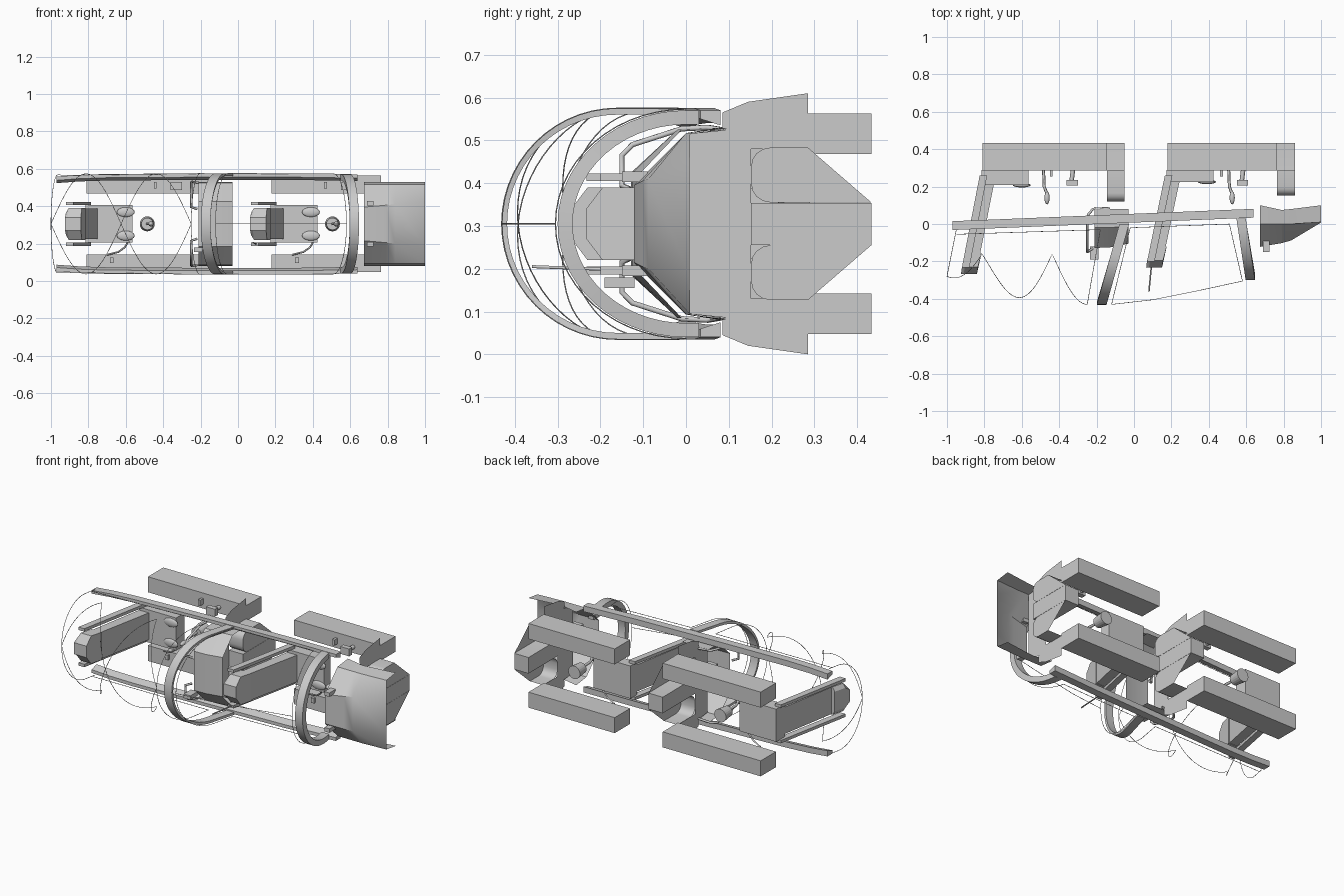
import bpy, bmesh, math

if "Cube" in bpy.data.objects:
    bpy.data.objects.remove(bpy.data.objects["Cube"])

C = 0.305  # centre plane (model lies on its side, z is the lateral axis)


def make(name, verts, faces, smooth=False, thick=0):
    me = bpy.data.meshes.new(name)
    me.from_pydata(verts, [], faces)
    bm = bmesh.new()
    bm.from_mesh(me)
    bmesh.ops.recalc_face_normals(bm, faces=bm.faces)
    bm.to_mesh(me)
    bm.free()
    ob = bpy.data.objects.new(name, me)
    bpy.context.collection.objects.link(ob)
    if thick:
        m = ob.modifiers.new("thickness", 'SOLIDIFY')
        m.thickness = thick
    if smooth:
        bpy.ops.object.select_all(action='DESELECT')
        ob.select_set(True)
        bpy.context.view_layer.objects.active = ob
        bpy.ops.object.shade_smooth_by_angle(angle=math.radians(35))
    return ob


def loft(name, rings, closed=True, caps=True, **kw):
    n = len(rings[0])
    verts = [p for r in rings for p in r]
    faces = [(i * n + j, i * n + (j + 1) % n, (i + 1) * n + (j + 1) % n, (i + 1) * n + j)
             for i in range(len(rings) - 1) for j in range(n if closed else n - 1)]
    if caps:
        faces += [tuple(range(n)), tuple(range(len(verts) - n, len(verts)))]
    return make(name, verts, faces, **kw)


def prism_z(name, prof, w0, w1):
    """Extrude an (x, y) profile across the lateral axis."""
    return loft(name, [[(x, y, C + w) for x, y in prof] for w in (w0, w1)])


def plate(name, prof, x):
    """Thin (y, w) sheet facing along the length."""
    return make(name, [(x, y, C + w) for y, w in prof], [tuple(range(len(prof)))])


def box(name, x0, x1, y0, y1, w0, w1):
    return prism_z(name, [(x0, y0), (x1, y0), (x1, y1), (x0, y1)], w0, w1)


def tube(name, pts, r):
    cu = bpy.data.curves.new(name, 'CURVE')
    cu.dimensions = '3D'
    cu.bevel_depth = r
    cu.bevel_resolution = 1
    cu.use_fill_caps = True
    sp = cu.splines.new('POLY')
    sp.points.add(len(pts) - 1)
    for p, q in zip(sp.points, pts):
        p.co = (q[0], q[1], C + q[2], 1)
    ob = bpy.data.objects.new(name, cu)
    bpy.context.collection.objects.link(ob)


def ball(name, x, y, w, sx, sy, sz):
    bpy.ops.mesh.primitive_uv_sphere_add(segments=16, ring_count=8, radius=1, location=(x, y, C + w))
    ob = bpy.context.object
    ob.name = name
    ob.scale = (sx, sy, sz)
    bpy.ops.object.shade_smooth()


def arch(yc, ry, rw, y_end, n=28):
    """Half ellipse (y, w) with straight legs down to y_end."""
    pts = [(yc - ry * math.sin(math.pi * i / n), rw * math.cos(math.pi * i / n)) for i in range(n + 1)]
    return [(y_end, rw)] + pts + [(y_end, -rw)]


def bow(name, outer, inner, xf, width):
    loft(name, [[(xf(a[0]), a[0], C + a[1]), (xf(a[0]) + width, a[0], C + a[1]),
                 (xf(a[0]) + width, b[0], C + b[1]), (xf(a[0]), b[0], C + b[1])]
                for a, b in zip(outer, inner)], smooth=True)


# canopy rails, curving inward at the tail
for s, side in ((1, "left"), (-1, "right")):
    rings = []
    for x, w in ((-0.97, 0.253), (-0.85, 0.262), (-0.7, 0.267), (-0.2, 0.27), (0.3, 0.27), (0.64, 0.265)):
        y = 0.015 + (x + 0.97) * 0.041
        rings.append([(x, y, C + s * w), (x, y - 0.047, C + s * w),
                      (x, y - 0.047, C + s * (w - 0.02)), (x, y, C + s * (w - 0.035))])
    loft(side + "_canopy_rail", rings)

# canopy bows
bow("windshield_bow", arch(0, 0.3, 0.265, 0.03), arch(0, 0.265, 0.232, 0.03), lambda y: 0.552 - y * 0.15, 0.05)
bow("middle_bow", arch(-0.16, 0.272, 0.27, 0.0), arch(-0.16, 0.258, 0.255, 0.0), lambda y: -0.078 + y * 0.28, 0.052)

# canopy glass edges and the zigzag cord
R = 0.0015
def edge(name, yc, ry, rw, y0, x0, x1, yp):
    tube(name, [(x0 + (x1 - x0) * (y - y0) / (yp - y0), y, w) for y, w in arch(yc, ry, rw, y0)], R)
edge("rear_glass_tail_edge", -0.1, 0.18, 0.262, -0.03, -0.95, -1.0, -0.28)
edge("rear_glass_front_edge", -0.16, 0.27, 0.27, -0.03, -0.18, -0.25, -0.43)
edge("front_glass_tail_edge", -0.16, 0.27, 0.27, -0.02, -0.02, -0.12, -0.43)
edge("front_glass_nose_edge", 0, 0.305, 0.268, 0.0, 0.51, 0.58, -0.305)
tube("front_glass_cord", [(-0.12, -0.43, 0), (0.1, -0.405, 0), (0.35, -0.355, 0), (0.58, -0.305, 0)], R)
for s in (1, -1):
    cord = []
    for i in range(61):
        u = i / 60
        k = math.sin(2 * math.pi * u)
        cord.append((-0.25 - 0.75 * u, -0.16 - (0.27 - 0.15 * u * u) * math.sqrt(max(0, 1 - k * k)), s * 0.268 * k))
    tube("rear_glass_cord", cord, R)
    tube("rear_glass_side_edge", [(-0.95, -0.055, s * 0.26), (-0.18, -0.03, s * 0.27)], R)
    tube("front_glass_side_edge", [(-0.02, -0.02, s * 0.27), (0.51, 0.0, s * 0.268)], R)


def cockpit(tag, px, cx0, sx, dy, ptop):
    """px: panel x, cx0: console tail x, sx: seat x shift, dy: seat raise, ptop: tunnel top."""
    # side consoles with flared panel wings
    for s in (1, -1):
        box(tag + "_console", cx0, px, 0.285, 0.433, s * 0.163, s * 0.258)
        wing = [(0.085, 0.225), (0.085, 0.26), (0.145, 0.285), (0.285, 0.305), (0.285, 0.175), (ptop, 0.175)]
        plate(tag + "_panel_wing", [(y, s * w) for y, w in wing], px)
        # rounded leg tunnel, closed at the front
        a, b, r = 0.05, 0.178, 0.045
        arc = [(0.433, a)]
        for w, t0 in ((a + r, 180), (b - r, 90)):
            arc += [(ptop + r - r * math.sin(math.radians(t0 - i * 22.5)),
                     w + r * math.cos(math.radians(t0 - i * 22.5))) for i in range(5)]
        arc.append((0.285, b))
        loft(tag + "_leg_tunnel", [[(x, y, C + s * w) for y, w in arc] for x in (px, px + 0.095)],
             closed=False, caps=False, smooth=True)
        plate(tag + "_tunnel_end", [(y, s * w) for y, w in arc], px + 0.095)
    # instrument panel and centre pedestal
    plate(tag + "_instrument_panel", [(0.0, -0.21), (0.0, 0.21), (ptop, 0.225), (ptop, -0.225)], px)
    box(tag + "_pedestal", px, px + 0.095, ptop, 0.433, -0.049, 0.049)

    # seat: pan, back, rails, headrest
    def sp(pts):
        return [(x + sx, y + dy * (0.26 - y) / 0.5) for x, y in pts]
    box(tag + "_seat_pan", 0.175 + sx, 0.425 + sx, 0.225 + dy * 0.5, 0.29, -0.1, 0.1)
    prism_z(tag + "_seat_back", sp([(0.185, 0.27), (0.245, 0.235), (0.155, -0.19), (0.1, -0.19)]), -0.082, 0.082)
    for s in (1, -1):
        prism_z(tag + "_seat_rail", sp([(0.165, 0.26), (0.205, 0.26), (0.11, -0.2), (0.07, -0.2)]), s * 0.1, s * 0.118)
        ball(tag + "_thigh_cushion", 0.39 + sx, 0.225 + dy * 0.5, s * 0.063, 0.048, 0.012, 0.026)
    loft(tag + "_headrest", [[(x + sx, y + dy, C + w) for x, y, w in
         ((x0, -0.12, -k), (x0 - 0.02, -0.195, -k), (x0 - 0.025, -0.233, -0.035),
          (x0 - 0.025, -0.233, 0.035), (x0 - 0.02, -0.195, k), (x0, -0.12, k))]
        for x0, k in ((0.09, 0.06), (0.105, 0.085), (0.175, 0.085))])
    tube(tag + "_hose", [(0.4 + sx, 0.24, -0.1), (0.385 + sx, 0.25, -0.125), (0.35 + sx, 0.26, -0.15),
                         (0.29 + sx, 0.28, -0.165)], 0.005)

    # stick with boot, throttle and console levers
    kx = 0.505 + sx
    bpy.ops.mesh.primitive_cone_add(vertices=20, radius1=0.04, radius2=0.032, depth=0.075,
                                    location=(kx, 0.325, C), rotation=(-math.pi / 2, 0, 0))
    bpy.context.object.name = tag + "_stick_boot"
    bpy.context.object.rotation_euler = (math.pi / 2, 0, 0)
    tube(tag + "_stick", [(kx, 0.32, 0), (kx + 0.005, 0.2, 0), (kx + 0.02, 0.16, 0)], 0.008)
    ball(tag + "_stick_grip", kx + 0.02, 0.14, 0, 0.014, 0.035, 0.014)
    tx = px - 0.18
    tube(tag + "_throttle_arm", [(tx, 0.3, 0.2), (tx - 0.01, 0.22, 0.2)], 0.012)
    box(tag + "_throttle_grip", tx - 0.035, tx + 0.025, 0.205, 0.235, 0.18, 0.225)
    box(tag + "_lever", tx - 0.125, tx - 0.11, 0.255, 0.29, 0.19, 0.225)
    box(tag + "_switch_box", cx0 + 0.125, cx0 + 0.145, 0.27, 0.29, -0.21, -0.18)


cockpit("front", 0.765, 0.18, 0.0, 0.0, 0.152)
cockpit("rear", -0.145, -0.81, -0.99, -0.035, 0.12)
# tall probe on the front seat
tube("seat_probe", [(0.1, -0.15, -0.108), (0.08, -0.36, -0.1)], 0.004)


# faceted glare shields: x, lower y, shoulder y, shoulder half width, roof y, roof half width
def hood(name, rows):
    rings = []
    for x, yl, ys, ws, yr, k in rows:
        half = [(yl, 0.224), (ys, ws), (yr, k)]
        pts = half + [(y, -w) for y, w in reversed(half)]
        rings.append([(x, y, C + w) for y, w in pts])
    loft(name, rings, closed=False, caps=False, smooth=True)
hood("front_glare_shield", [(0.675, 0.1, 0.0, 0.212, -0.122, 0.09), (0.79, 0.075, 0.0, 0.212, -0.102, 0.1),
                            (0.84, 0.08, 0.0, 0.212, -0.088, 0.105), (1.0, 0.1, 0.01, 0.212, 0.008, 0.12)])
hood("rear_glare_shield", [(-0.21, 0.09, -0.02, 0.22, -0.128, 0.12), (-0.13, 0.08, -0.02, 0.22, -0.125, 0.12),
                           (-0.03, 0.08, -0.01, 0.22, -0.105, 0.12)])
for s in (1, -1):
    box("front_sight_base", 0.69, 0.725, -0.15, -0.09, s * 0.11 - 0.012, s * 0.11 + 0.012)
box("rear_sight_base", -0.235, -0.19, -0.19, -0.12, -0.15, -0.125)

# grab frame around the rear glare shield
for s in (1, -1):
    tube("grab_frame", [(x, y, s * w) for x, y, w in (
        (-0.13, 0.085, 0.215), (-0.22, 0.08, 0.22), (-0.245, 0.05, 0.225), (-0.25, -0.01, 0.222),
        (-0.25, -0.125, 0.185), (-0.25, -0.15, 0.16), (-0.25, -0.15, 0.09), (-0.22, -0.13, 0.08))], 0.007)
